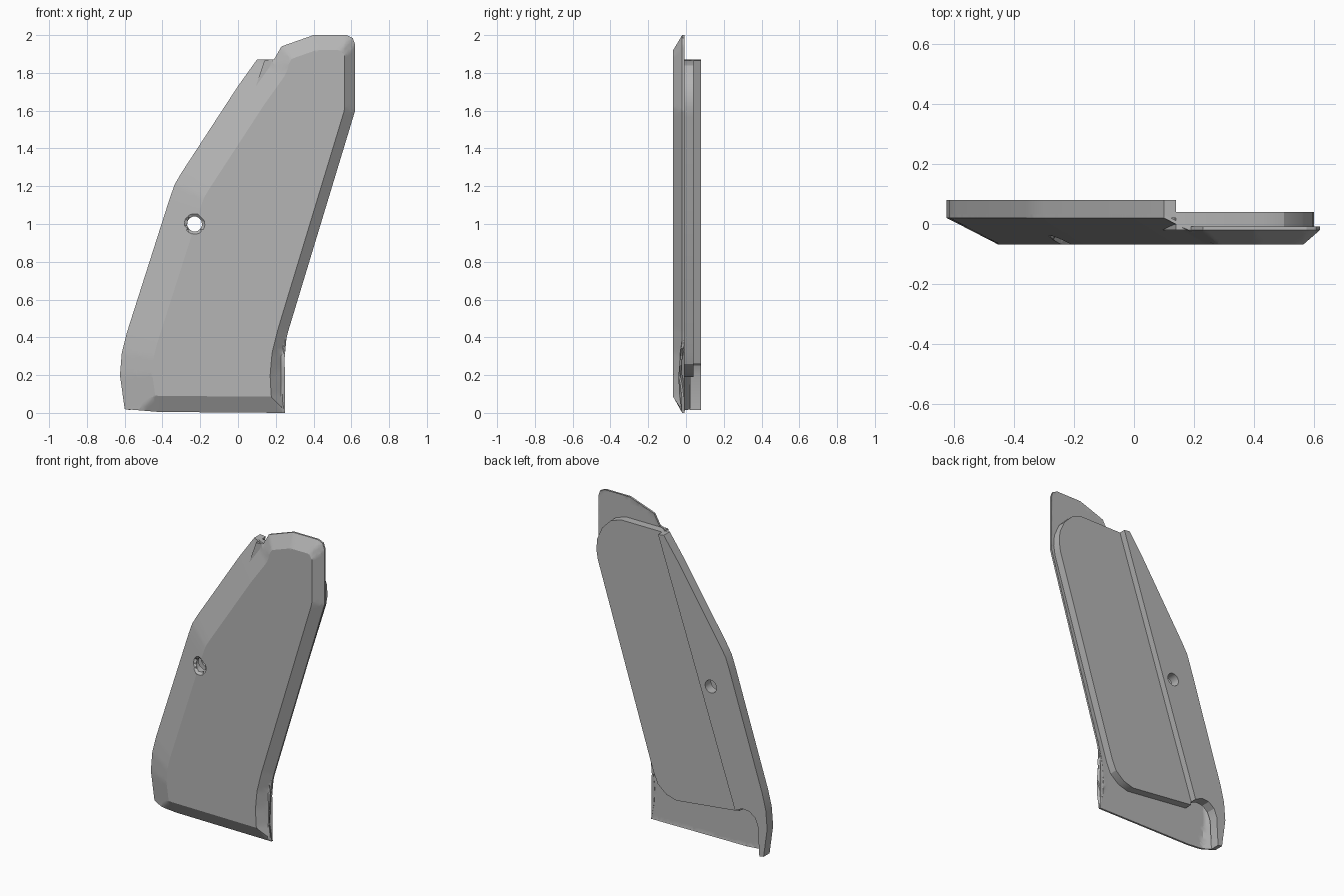
import bpy, bmesh, math
from mathutils import Vector
from mathutils.geometry import intersect_point_line

if "Cube" in bpy.data.objects:
    bpy.data.objects.remove(bpy.data.objects["Cube"], do_unlink=True)

grey = bpy.data.materials.new("satin_grey")
grey.use_nodes = True
grey.diffuse_color = (0.46, 0.46, 0.46, 1)
grey.node_tree.nodes["Principled BSDF"].inputs["Base Color"].default_value = grey.diffuse_color

# Outline runs, in (x, z)
LEFT = [(0.10, 1.87), (0, 1.73), (-0.30, 1.27), (-0.335, 1.21), (-0.36, 1.14), (-0.59, 0.42),
        (-0.615, 0.32), (-0.625, 0.2), (-0.60, 0.02)]
BOTTOM = [(-0.60, 0.02), (-0.42, 0.005), (0.25, 0)]
RIGHT = [(0.25, 0), (0.23, 0.1), (0.225, 0.2), (0.235, 0.31), (0.265, 0.43), (0.62, 1.6), (0.62, 1.95)]
TOP = [(0.62, 1.95), (0.607, 1.985), (0.575, 2), (0.40, 2), (0.23, 1.94), (0.19, 1.87), (0.10, 1.87)]
# Each run: points, edge depth, chamfer width
RUNS = [(LEFT, 0.02, 0.17), (BOTTOM, -0.02, 0.085), (RIGHT, -0.02, 0.055), (TOP, -0.02, 0.08)]
FACE_Y = -0.068
HOLE = Vector((-0.23, 1.0))
# Hills that shape the contour grooves: x, z, height, x spread, z spread
HILLS = [(0.52, 1.70, 4.3, 0.16, 0.25), (-0.08, 1.66, 4.5, 0.12, 0.26), (0.06, 0.52, 3.6, 0.20, 0.25),
         (0.42, 1.06, 4.4, 0.18, 0.21), (0.28, 1.35, 1.0, 0.07, 0.09), (-0.12, 1.14, 2.2, 0.13, 0.16),
         (-0.50, 0.26, 1.9, 0.09, 0.14), (0.18, 0.04, 2.4, 0.08, 0.26), (-0.36, -0.02, 3.2, 0.2, 0.1),
         (-0.30, 0.5, -2.4, 0.1, 0.3), (-0.3, 0.98, 1.4, 0.07, 0.12)]
HALF = 0.006


def run_distance(x, z, run):
    p = Vector((x, z))
    best = 9
    for a, b in zip(run, run[1:]):
        q, t = intersect_point_line(p, Vector(a), Vector(b))
        q = Vector(a).lerp(Vector(b), min(1, max(0, t)))
        best = min(best, (p - q.to_2d()).length)
    return best


def front_depth(x, z):
    y = FACE_Y
    for run, edge, width in RUNS:
        d = run_distance(x, z, run)
        y = max(y, edge + (FACE_Y - edge) * d / width)
    return y


def hill_field(x, z):
    x += 0.015 * math.sin(17 * z)
    z += 0.02 * math.sin(19 * x)
    return 0.2 + sum(h * math.exp(-((x - a) / s) ** 2 - ((z - b) / t) ** 2) for a, b, h, s, t in HILLS)


def field_and_slope(x, z):
    e = 0.004
    gx = hill_field(x + e, z) - hill_field(x - e, z)
    gz = hill_field(x, z + e) - hill_field(x, z - e)
    return hill_field(x, z), math.hypot(gx, gz) / (2 * e) + 0.02


def cut_along(bm, value, target):
    """Cut the sheet where the per-vertex value crosses the target."""
    new = []
    for e in list(bm.edges):
        a, b = e.verts
        va, vb = value[a] - target, value[b] - target
        if va * vb < 0:
            _, v = bmesh.utils.edge_split(e, a, va / (va - vb))
            value[v] = target
            new.append(v)
    if new:
        bmesh.ops.connect_verts(bm, verts=new)


def finish(bm, name):
    bmesh.ops.recalc_face_normals(bm, faces=bm.faces[:])
    mesh = bpy.data.meshes.new(name)
    bm.to_mesh(mesh)
    bm.free()
    mesh.materials.append(grey)
    obj = bpy.data.objects.new(name, mesh)
    bpy.context.collection.objects.link(obj)
    return obj


def activate(obj):
    bpy.ops.object.select_all(action='DESELECT')
    obj.select_set(True)
    bpy.context.view_layer.objects.active = obj


def prism(name, outline, y0, y1):
    bm = bmesh.new()
    face = bm.faces.new([bm.verts.new((x, y0, z)) for x, z in outline])
    r = bmesh.ops.extrude_face_region(bm, geom=[face], use_keep_orig=True)
    for v in r["geom"]:
        if isinstance(v, bmesh.types.BMVert):
            v.co.y = y1
    return finish(bm, name)


def build_panel():
    bm = bmesh.new()
    outline = LEFT[:-1] + BOTTOM[:-1] + RIGHT[:-1] + TOP[:-1]
    face = bm.faces.new([bm.verts.new((x, 0, z)) for x, z in outline])
    bmesh.ops.triangulate(bm, faces=[face])
    # Fine grid over the outline
    step = 0.0223
    for axis, start, count in ((0, -0.62, 56), (2, 0.011, 90)):
        for i in range(count):
            co, no = Vector(), Vector()
            co[axis], no[axis] = start + i * step, 1
            bmesh.ops.bisect_plane(bm, geom=bm.verts[:] + bm.edges[:] + bm.faces[:], dist=1e-5,
                                   plane_co=co, plane_no=no)
    bmesh.ops.triangulate(bm, faces=bm.faces[:])

    # Chamfer creases
    for run, _, width in RUNS:
        cut_along(bm, {v: run_distance(v.co.x, v.co.z, run) for v in bm.verts}, width)

    # Screw hole with countersink rim
    def radius(v):
        return (Vector((v.co.x, v.co.z)) - HOLE).length
    for r in (0.055, 0.04):
        cut_along(bm, {v: radius(v) for v in bm.verts}, r)
    inside = [f for f in bm.faces if
              (f.calc_center_median().xz - HOLE).length < 0.04 and all(radius(v) < 0.0415 for v in f.verts)]
    bmesh.ops.delete(bm, geom=inside, context='FACES')

    # Mark contour grooves
    groove = bm.faces.layers.int.new("groove")
    known = {}
    for level in range(5):
        for v in bm.verts:
            if v not in known:
                known[v] = field_and_slope(v.co.x, v.co.z)
        value = {v: (known[v][0] - level - 0.5) / known[v][1] for v in bm.verts}
        cut_along(bm, value, -HALF)
        cut_along(bm, value, HALF)
        for f in bm.faces:
            if all(abs(value[v]) <= HALF + 1e-6 for v in f.verts) and \
                    all(radius(v) > 0.056 for v in f.verts):
                f[groove] = 1

    # Front relief, then a back sheet with side walls
    for v in bm.verts:
        v.co.y = front_depth(v.co.x, v.co.z)
    front = bm.faces[:]
    bands = [f for f in front if f[groove]]
    r = bmesh.ops.extrude_face_region(bm, geom=front, use_keep_orig=True)
    back = [v for v in r["geom"] if isinstance(v, bmesh.types.BMVert)]
    for v in back:
        v.co.y = max(-0.01, v.co.y + 0.012)
    back = set(back)
    for v in bm.verts:
        if v not in back and radius(v) < 0.045:
            v.co.y += 0.015
    # Sink the grooves
    r = bmesh.ops.extrude_face_region(bm, geom=bands)
    for v in r["geom"]:
        if isinstance(v, bmesh.types.BMVert):
            v.co.y += 0.01
    return finish(bm, "grip_panel")


panel = build_panel()

# Raised rear rail with a rounded pocket at its foot
pocket = [(-0.57, 0.015), (-0.56, 0.2), (-0.54, 0.25), (-0.50, 0.28), (-0.45, 0.285), (-0.40, 0.26)]
rail = prism("rear_rail", LEFT + pocket + [(0.14, 1.865)], 0.02, 0.08)

# Raised inner pad
pad = prism("inner_pad", [(0.14, 1.865), (0.43, 1.865), (0.50, 1.84), (0.56, 1.78), (0.595, 1.70),
                          (0.60, 1.63), (0.59, 1.57), (0.20, 0.33), (0.17, 0.26), (0.11, 0.21),
                          (0.04, 0.19), (-0.40, 0.24), (-0.40, 0.26)], -0.02, 0.04)

# Screw hole through the rail
bpy.ops.mesh.primitive_cylinder_add(vertices=32, radius=0.04, depth=0.6,
                                    location=(HOLE.x, 0, HOLE.y), rotation=(math.pi / 2, 0, 0))
drill = bpy.context.object
drill.name = "hole_cutter"
drill.hide_render = True
activate(rail)
mod = rail.modifiers.new("screw_hole", 'BOOLEAN')
mod.operation, mod.object, mod.solver = 'DIFFERENCE', drill, 'EXACT'
bpy.ops.object.modifier_apply(modifier=mod.name)
bpy.data.objects.remove(drill, do_unlink=True)

for obj in (panel, rail, pad):
    activate(obj)
    bpy.ops.object.shade_smooth_by_angle(angle=math.radians(24))
